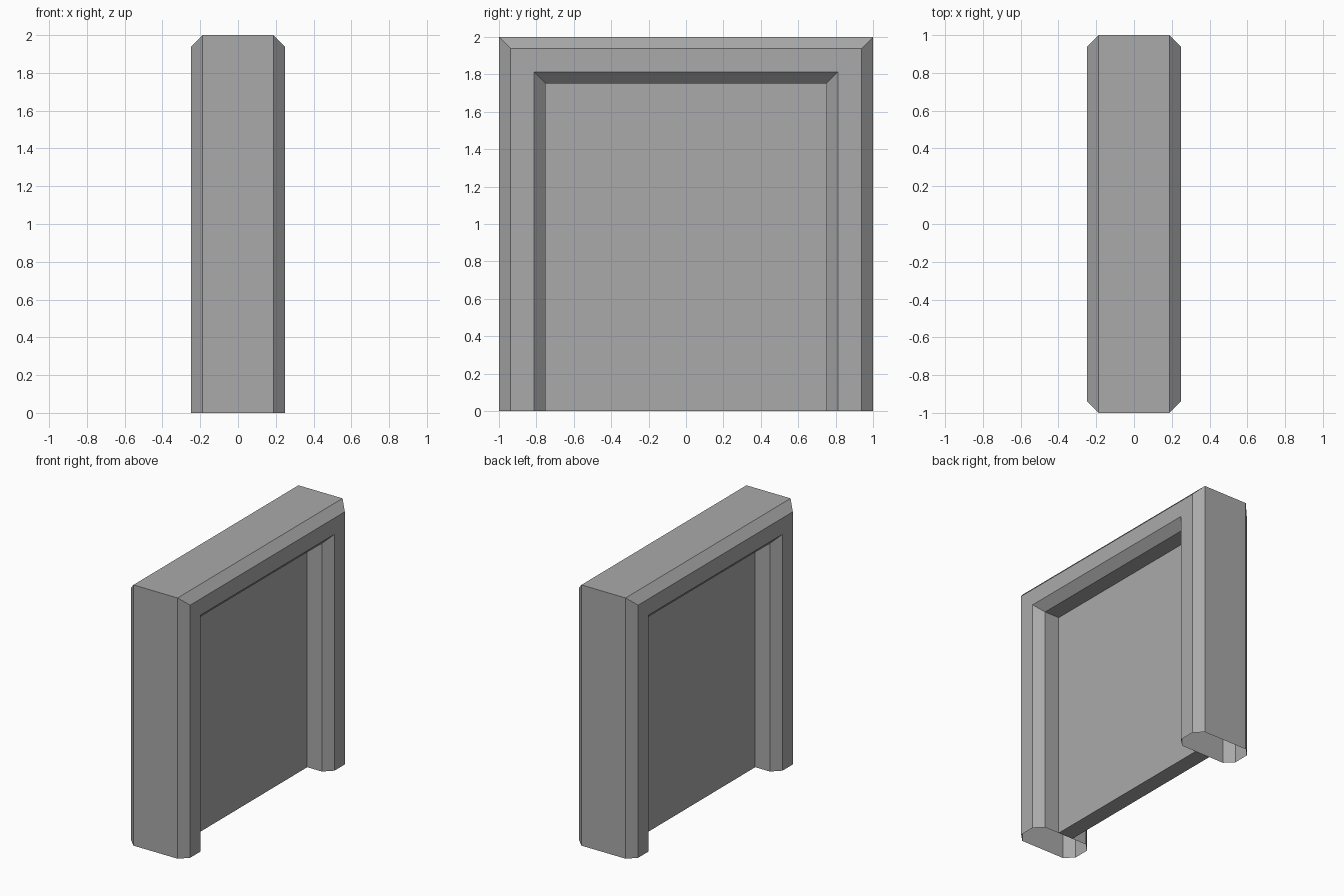
import bpy
import bmesh

cube = bpy.data.objects.get("Cube")
if cube:
    bpy.data.objects.remove(cube, do_unlink=True)

# Single flat grey
grey = bpy.data.materials.new("plain_grey")
grey.use_nodes = True
colour = (0.4, 0.4, 0.4, 1)
grey.diffuse_color = colour
grey.node_tree.nodes["Principled BSDF"].inputs["Base Color"].default_value = colour

OUTER, INNER = 1.0, 0.75       # frame reach from the centre line
HALF_DEPTH = 0.25
BEVEL = 0.0625


def add_object(name, bm):
    bmesh.ops.recalc_face_normals(bm, faces=bm.faces)
    mesh = bpy.data.meshes.new(name)
    bm.to_mesh(mesh)
    bm.free()
    mesh.materials.append(grey)
    obj = bpy.data.objects.new(name, mesh)
    bpy.context.collection.objects.link(obj)
    return obj


# Frame: bevelled section swept up one leg, over the top and down the other,
# with mitred corners and open feet
half = [(OUTER, HALF_DEPTH - BEVEL), (OUTER - BEVEL, HALF_DEPTH),
        (INNER + BEVEL, HALF_DEPTH), (INNER, HALF_DEPTH - BEVEL)]
section = half + [(reach, -x) for reach, x in reversed(half)]

bm = bmesh.new()
stations = [(-1, False), (-1, True), (1, True), (1, False)]
rings = [[bm.verts.new((x, side * reach, 1 + reach if top else 0))
          for reach, x in section] for side, top in stations]
for a, b in zip(rings, rings[1:]):
    for i in range(len(section)):
        j = (i + 1) % len(section)
        bm.faces.new((a[i], a[j], b[j], b[i]))
add_object("frame", bm)

# Panel: thin slab filling the opening
bm = bmesh.new()
bmesh.ops.create_cube(bm, size=1)
height = 1 + INNER
bmesh.ops.scale(bm, vec=(2 * BEVEL, 2 * INNER, height), verts=bm.verts)
bmesh.ops.translate(bm, vec=(0, 0, height / 2), verts=bm.verts)
# the slab's top and side edges sit against the frame, so only the faces
# that show are kept
hidden = [f for f in bm.faces
          if abs(f.calc_center_median().y) > 0.1 or f.calc_center_median().z > height - 0.1]
bmesh.ops.delete(bm, geom=hidden, context='FACES')
panel = add_object("panel", bm)

# Make sure the open panel's faces point outwards
for poly in panel.data.polygons:
    centre = poly.center
    outward = poly.normal.x * centre.x if abs(centre.x) > 0.01 else -poly.normal.z
    if outward < 0:
        poly.flip()
panel.data.update()
